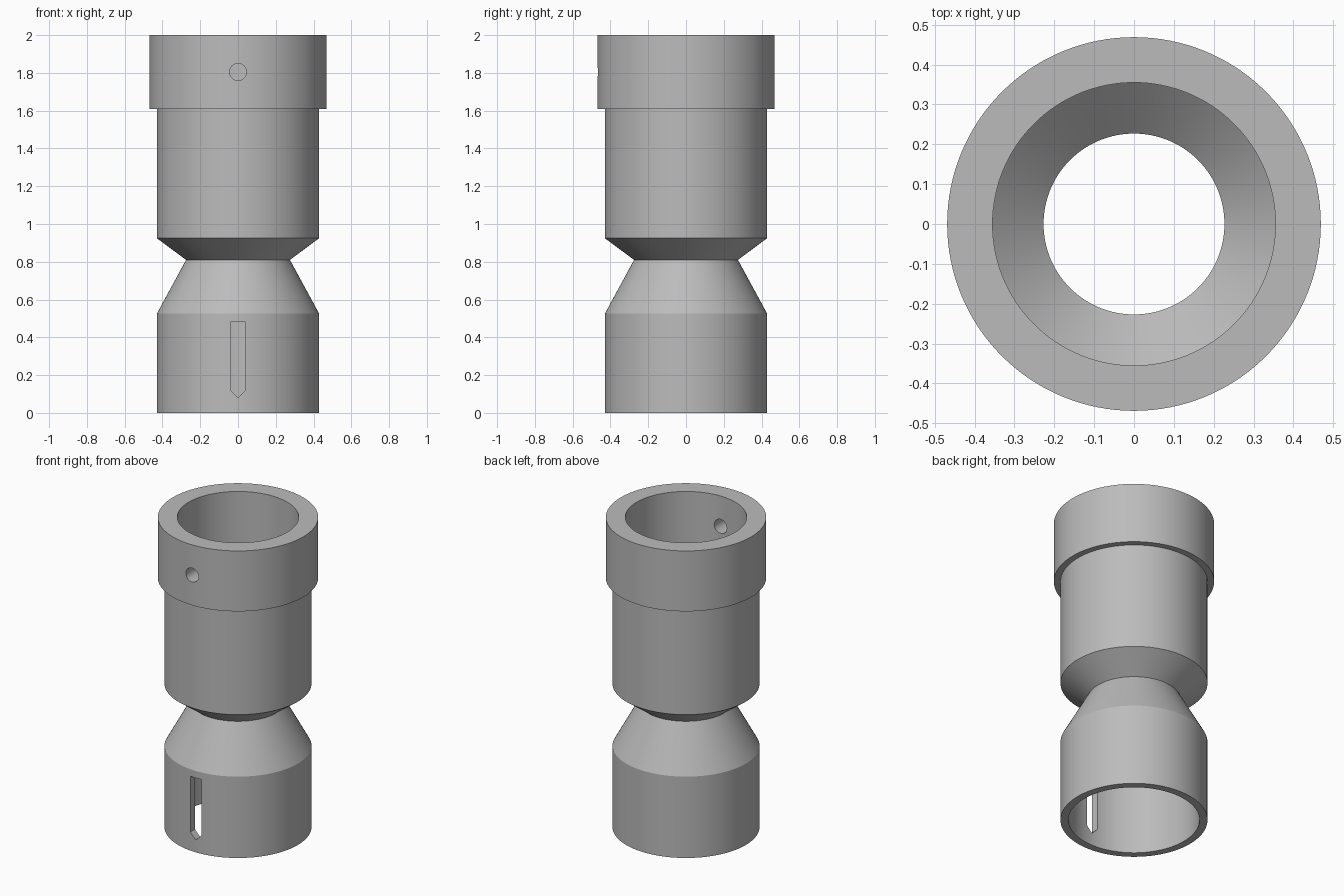
import bpy, bmesh
from math import pi, cos, sin, radians

cube = bpy.data.objects.get("Cube")
if cube:
    bpy.data.objects.remove(cube, do_unlink=True)

SEGMENTS = 128

grey = bpy.data.materials.new("plain grey")
grey.use_nodes = True
colour = (0.5, 0.5, 0.5, 1)
grey.diffuse_color = colour
grey.node_tree.nodes["Principled BSDF"].inputs["Base Color"].default_value = colour


def add_object(name, bm):
    bmesh.ops.recalc_face_normals(bm, faces=bm.faces)
    mesh = bpy.data.meshes.new(name)
    bm.to_mesh(mesh)
    bm.free()
    mesh.materials.append(grey)
    obj = bpy.data.objects.new(name, mesh)
    bpy.context.collection.objects.link(obj)
    return obj


def lathe(name, profile):
    """Revolve a closed (radius, height) outline around z."""
    bm = bmesh.new()
    rings = []
    for i in range(SEGMENTS):
        a = 2 * pi * i / SEGMENTS
        rings.append([bm.verts.new((r * cos(a), r * sin(a), z)) for r, z in profile])
    n = len(profile)
    for i, ring in enumerate(rings):
        following = rings[(i + 1) % SEGMENTS]
        for j in range(n):
            k = (j + 1) % n
            bm.faces.new((ring[j], following[j], following[k], ring[k]))
    return add_object(name, bm)


def front_cutter(name, outline):
    """Extrude an (x, z) outline through the front wall."""
    bm = bmesh.new()
    face = bm.faces.new([bm.verts.new((x, -0.7, z)) for x, z in outline])
    moved = bmesh.ops.extrude_face_region(bm, geom=[face])["geom"]
    verts = [v for v in moved if isinstance(v, bmesh.types.BMVert)]
    bmesh.ops.translate(bm, verts=verts, vec=(0, 0.6, 0))
    cutter = add_object(name, bm)
    cutter.hide_render = True
    return cutter


# Waisted tube: outside from bottom to rim, then bore from rim to bottom
outside = [(0.43, 0), (0.43, 0.525), (0.275, 0.81), (0.43, 0.925),
           (0.43, 1.61), (0.469, 1.61), (0.469, 2)]
bore = [(0.355, 2), (0.355, 0.925), (0.227, 0.81), (0.383, 0.525), (0.383, 0)]
tube = lathe("waisted_tube", outside + bore)

# Pointed slot in the lower wall and round pin hole in the collar
slot = [(-0.04, 0.48), (-0.04, 0.12), (0, 0.08), (0.04, 0.12), (0.04, 0.48)]
hole = [(0.045 * cos(2 * pi * i / 32), 1.805 + 0.045 * sin(2 * pi * i / 32))
        for i in range(32)]

bpy.context.view_layer.objects.active = tube
for name, outline in (("slot_cutter", slot), ("pin_hole_cutter", hole)):
    cutter = front_cutter(name, outline)
    mod = tube.modifiers.new(name, "BOOLEAN")
    mod.operation = "DIFFERENCE"
    mod.solver = "EXACT"
    mod.object = cutter
    bpy.ops.object.modifier_apply(modifier=mod.name)
    bpy.data.objects.remove(cutter, do_unlink=True)

# Smooth walls with crisp edges
bpy.ops.object.select_all(action="DESELECT")
tube.select_set(True)
bpy.ops.object.shade_smooth_by_angle(angle=radians(25))
